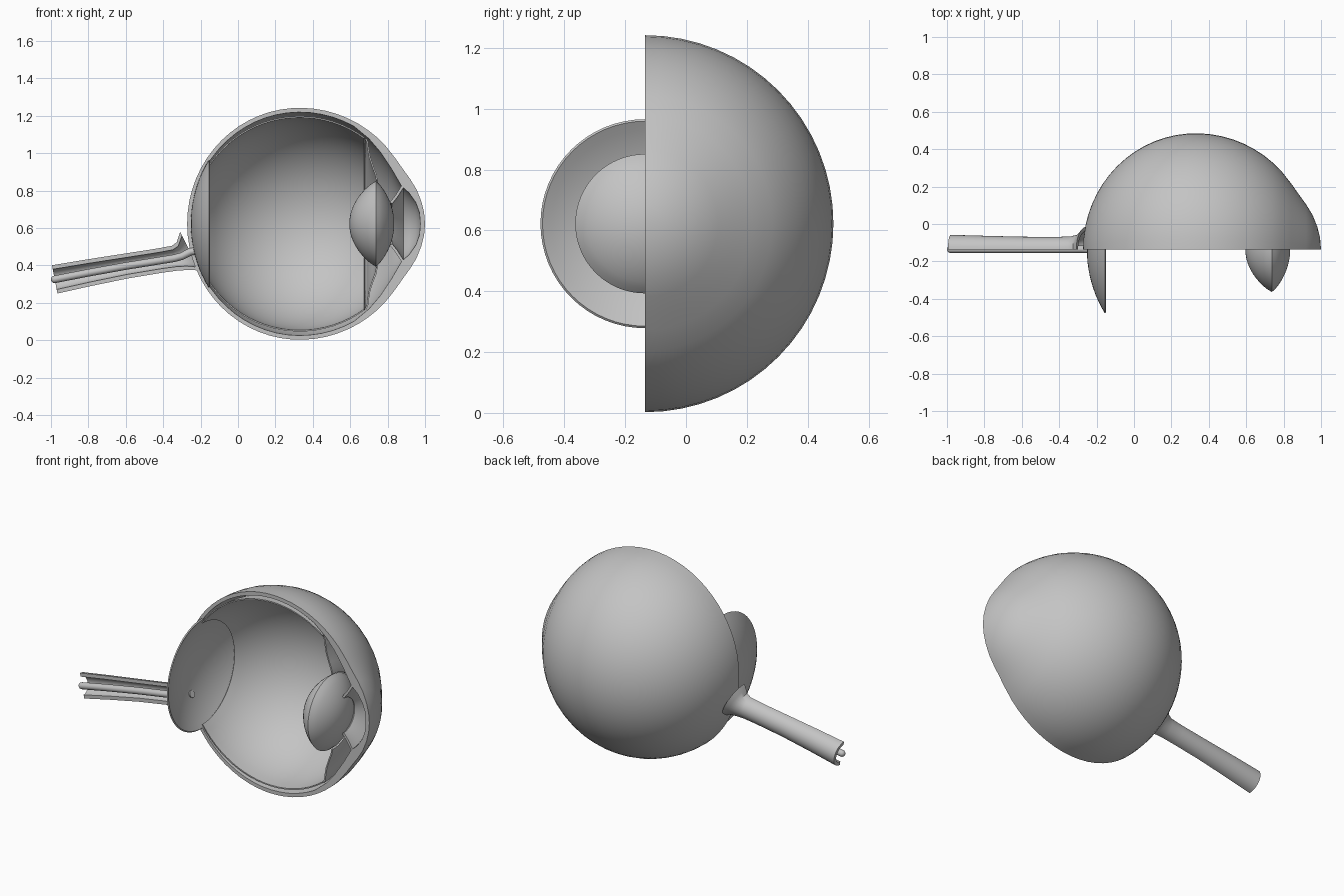
import bpy, bmesh
from math import sin, cos, pi, sqrt
from mathutils import Vector

if "Cube" in bpy.data.objects:
    bpy.data.objects.remove(bpy.data.objects["Cube"])

GREY = (0.55, 0.55, 0.55, 1)
mat = bpy.data.materials.new("plain grey")
mat.use_nodes = True
mat.diffuse_color = GREY
mat.node_tree.nodes["Principled BSDF"].inputs["Base Color"].default_value = GREY

CUT_Y, AXIS_Z, MID_X = -0.135, 0.622, 0.33


def skin(name, rings, loop=False, caps=False, closed=True):
    """Join rings of points into a surface, optionally looped or capped."""
    bm = bmesh.new()
    grid = [[bm.verts.new(p) for p in ring] for ring in rings]
    n = len(grid[0])
    for i in range(len(grid) if loop else len(grid) - 1):
        a, b = grid[i], grid[(i + 1) % len(grid)]
        for j in range(n if closed else n - 1):
            k = (j + 1) % n
            bm.faces.new((a[j], a[k], b[k], b[j]))
    if caps:
        bm.faces.new(grid[0])
        bm.faces.new(grid[-1])
    bmesh.ops.remove_doubles(bm, verts=bm.verts, dist=1e-5)
    bmesh.ops.recalc_face_normals(bm, faces=bm.faces)
    mesh = bpy.data.meshes.new(name)
    bm.to_mesh(mesh)
    bm.free()
    mesh.materials.append(mat)
    obj = bpy.data.objects.new(name, mesh)
    bpy.context.collection.objects.link(obj)
    bpy.ops.object.select_all(action="DESELECT")
    obj.select_set(True)
    bpy.context.view_layer.objects.active = obj
    bpy.ops.object.shade_smooth_by_angle(angle=0.6)
    return obj


def revolve(name, section, full=False, closed=True):
    """Spin an (x, radius) section round the eye axis; half spins lie behind the cut."""
    steps = 64 if full else 32
    turn = 2 * pi if full else pi
    rings = []
    for i in range(steps if full else steps + 1):
        a = turn * i / steps
        rings.append([(x, CUT_Y + r * sin(a), AXIS_Z + r * cos(a)) for x, r in section])
    return skin(name, rings, loop=full, caps=closed and not full, closed=closed)


def arc(back, front, radius, start, end, count):
    """Points on an oval wall, by x, with separate back and front half lengths."""
    pts = []
    for i in range(count + 1):
        t = start + (end - start) * i / count
        pts.append((MID_X - cos(t) * (back if t < pi / 2 else front), radius * sin(t)))
    return pts


def thicken(line, dx, dr):
    """Close an open section line into a thin band."""
    return line + [(x + dx, r + dr) for x, r in reversed(line)]


# Outer wall with the bulging clear front
outer = arc(0.602, 0.62, 0.62, 0, 2.40, 24)
outer += [(0.84, 0.352), (0.88, 0.295), (0.92, 0.24), (0.955, 0.183),
          (0.98, 0.12), (0.995, 0.06), (1.0, 0)]
inner = arc(0.582, 0.595, 0.597, 0, 2.08, 20)
inner += [(0.70, 0.455), (0.76, 0.385), (0.82, 0.295), (0.875, 0.20), (0.915, 0.165),
          (0.95, 0.115), (0.97, 0.06), (0.975, 0)]
revolve("outer_wall", outer + inner[::-1])

# Inner lining: half shell in front of a complete bowl at the back
split = 0.585
lining = arc(0.575, 0.575, 0.568, split, 2.214, 20)
lining_out = arc(0.58, 0.58, 0.576, split, 2.214, 20)
revolve("inner_lining", lining + lining_out[::-1])
bowl = arc(0.575, 0.575, 0.61, 0, split, 10)
bowl_out = arc(0.582, 0.582, 0.622, 0, split, 10)
revolve("back_bowl", bowl + bowl_out[::-1], full=True)

# Lens, complete, with a sharp rim
rim_x, rim_r, bulge_back, bulge_front = 0.737, 0.229, 0.142, 0.098
lens = []
for i in range(13):
    r = rim_r * i / 12
    lens.append((rim_x - bulge_back * (1 - (r / rim_r) ** 2) ** 0.85, r))
for i in range(11, -1, -1):
    r = rim_r * i / 12
    lens.append((rim_x + bulge_front * (1 - (r / rim_r) ** 2) ** 0.85, r))
revolve("lens", lens, full=True, closed=False)

# Supporting collar from the wall to the lens rim
collar = [(0.678, 0.455), (0.688, 0.435), (0.692, 0.40), (0.70, 0.355),
          (0.718, 0.30), (0.733, 0.262), (0.738, 0.232)]
revolve("lens_collar", thicken(collar, 0.008, 0.003))

# Iris
iris = [(0.812, 0.115), (0.84, 0.15), (0.874, 0.203)]
revolve("iris", thicken(iris, 0.012, -0.008))

# Nerve: half tube flaring into the back of the eye, with a round core
path = [(-0.98, 0.325, 0.077), (-0.80, 0.360, 0.072), (-0.60, 0.396, 0.067),
        (-0.42, 0.425, 0.066), (-0.34, 0.438, 0.068), (-0.30, 0.449, 0.079),
        (-0.275, 0.462, 0.098), (-0.255, 0.472, 0.12)]


def frame(i):
    a, b = path[max(i - 1, 0)], path[min(i + 1, len(path) - 1)]
    d = Vector((b[0] - a[0], 0, b[1] - a[1])).normalized()
    return Vector((path[i][0], CUT_Y, path[i][1])), Vector((-d.z, 0, d.x)), d


side = Vector((0, 1, 0))
tube = []
for i, (_, _, r) in enumerate(path):
    c, up, _ = frame(i)
    angles = [pi * (k / 16 - 0.5) for k in range(17)]
    ring = [c + (up * sin(t) + side * cos(t)) * r for t in angles]
    ring += [c + (up * sin(t) + side * cos(t)) * (r - 0.022) for t in reversed(angles)]
    tube.append(ring)
skin("nerve_sheath", tube, caps=True)


def circle(c, up, r):
    return [c + (up * sin(2 * pi * k / 16) + side * cos(2 * pi * k / 16)) * r
            for k in range(16)]


core = []
start, up, along = frame(0)
for k in range(5):
    t = pi / 2 * k / 5
    core.append(circle(start - along * 0.02 * cos(t), up, 0.02 * max(sin(t), 0.1)))
for i in range(len(path)):
    c, up, _ = frame(i)
    core.append(circle(c, up, 0.02))
core.append(circle(c + Vector((0.035, 0, 0.005)), up, 0.022))
skin("nerve_core", core, caps=True)
